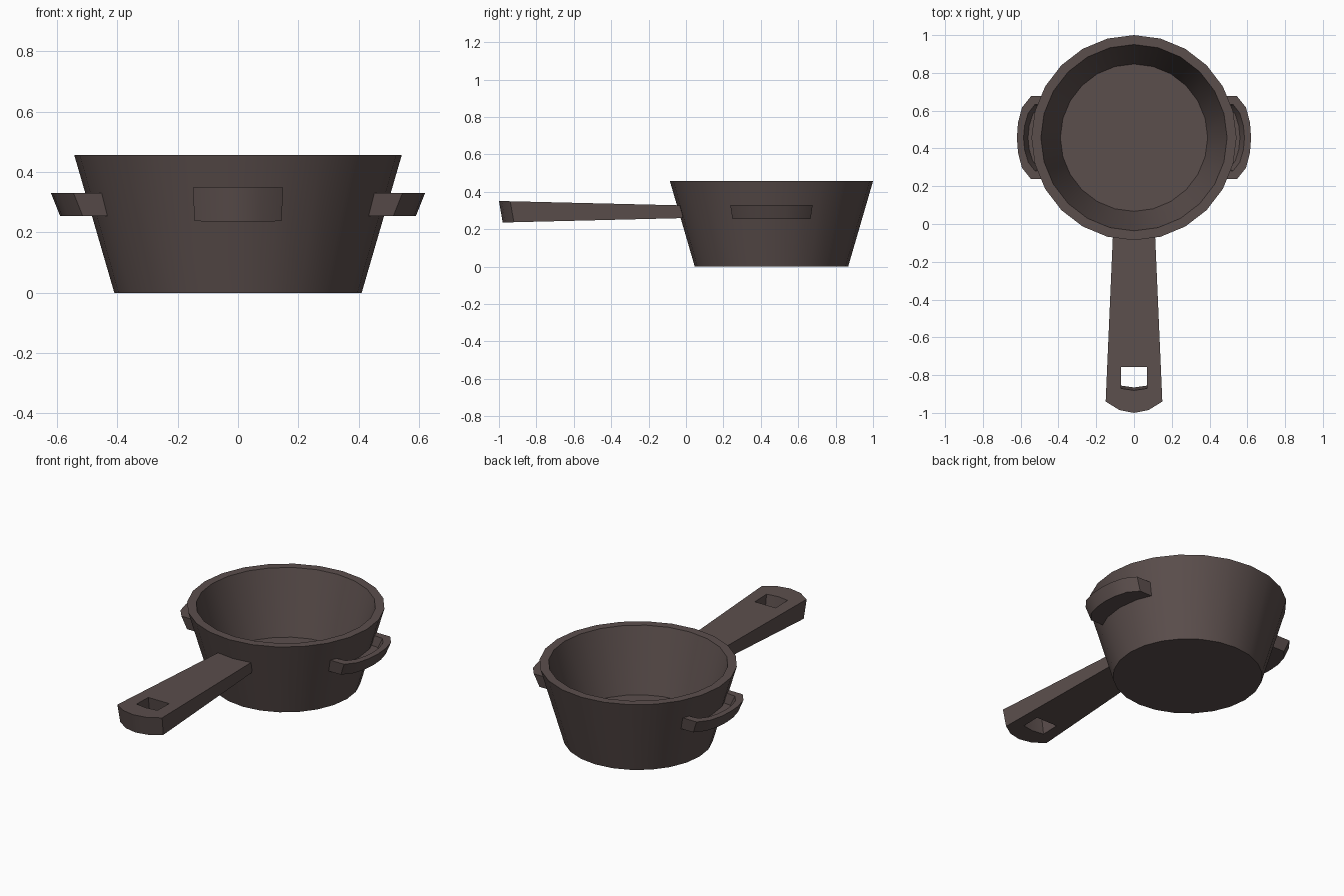
import bpy, bmesh, math

if "Cube" in bpy.data.objects:
    bpy.data.objects.remove(bpy.data.objects["Cube"])

CY = 0.457  # pot centre along y

mat = bpy.data.materials.new("dark brown iron")
mat.diffuse_color = (0.105, 0.077, 0.073, 1)
mat.use_nodes = True
mat.node_tree.nodes["Principled BSDF"].inputs["Base Color"].default_value = mat.diffuse_color


def loft(name, rings, wrap=False, caps=True):
    """Join rings of points with quads; wrap closes the last ring onto the first."""
    bm = bmesh.new()
    vs = [[bm.verts.new(p) for p in r] for r in rings]
    n = len(rings[0])
    pairs = list(zip(vs, vs[1:])) + ([(vs[-1], vs[0])] if wrap else [])
    for a, b in pairs:
        for i in range(n):
            j = (i + 1) % n
            bm.faces.new((a[i], a[j], b[j], b[i]))
    if caps:
        bm.faces.new(vs[0])
        bm.faces.new(vs[-1])
    bmesh.ops.recalc_face_normals(bm, faces=bm.faces)
    me = bpy.data.meshes.new(name)
    bm.to_mesh(me)
    bm.free()
    me.materials.append(mat)
    ob = bpy.data.objects.new(name, me)
    bpy.context.collection.objects.link(ob)
    return ob


def smooth(ob):
    bpy.ops.object.select_all(action='DESELECT')
    ob.select_set(True)
    bpy.context.view_layer.objects.active = ob
    bpy.ops.object.shade_smooth_by_angle(angle=math.radians(32))


# Pot: outer wall, rim, inner wall and floor as one turned profile
def circle(r, z, n=24):
    return [(r * math.sin(i * math.tau / n), CY + r * math.cos(i * math.tau / n), z)
            for i in range(n)]


profile = [(0.41, 0), (0.543, 0.457), (0.493, 0.457), (0.39, 0.083)]
smooth(loft("pot", [circle(r, z) for r, z in profile]))

# Long handle: tapered bar with rounded front end
half = [(0.11, -0.02), (0.15, -0.94), (0.077, -0.985)]
outline = half + [(0, -1.0)] + [(-x, y) for x, y in reversed(half)]
top = [(x, y, 0.327 - 0.024 * y) for x, y in outline]
bottom = [(x * 0.96, y if y > -0.1 else y + 0.02, 0.26 + 0.024 * y) for x, y in outline]
handle = loft("long_handle", [bottom, top])

# Hanging hole, slanted like the handle end
def hole_ring(dy, z):
    return [(x, y + dy, z) for x, y in
            [(-0.07, -0.76), (0.07, -0.76), (0.07, -0.872), (0, -0.882), (-0.07, -0.872)]]


cutter = loft("hole_cutter", [hole_ring(0.022, 0.2), hole_ring(-0.006, 0.4)])
cutter.hide_render = True
mod = handle.modifiers.new("hole", 'BOOLEAN')
mod.object = cutter
mod.solver = 'EXACT'
bpy.context.view_layer.objects.active = handle
bpy.ops.object.modifier_apply(modifier=mod.name)
bpy.data.objects.remove(cutter)
smooth(handle)

# Side grips: curved lip around a shallow recess against the pot wall
outer = [(0.43, 0.22), (0.545, 0.22), (0.593, 0.16), (0.614, 0.08), (0.62, 0)]
inner = [(0.43, 0.185), (0.525, 0.175), (0.56, 0.13), (0.579, 0.065), (0.585, 0)]


def both(pts):
    return pts + [(x, -y) for x, y in reversed(pts[:-1])]


for side, label in ((-1, "left"), (1, "right")):
    sections = []
    out, inn = both(outer), both(inner)
    for i, ((ox, oy), (ix, iy)) in enumerate(zip(out, inn)):
        a = math.radians(24) * (1 - i / 4)
        wx, wy = 0.465 * math.cos(a), 0.465 * math.sin(a)
        pts = [(wx, wy, 0.255), (ox - 0.03, oy * 0.95, 0.255), (ox, oy, 0.33),
               (ix, iy, 0.33), (ix - 0.024, iy * 0.95, 0.272), (wx, wy, 0.272)]
        sections.append([(side * x, CY + y, z) for x, y, z in pts])
    smooth(loft(label + "_grip", sections))
